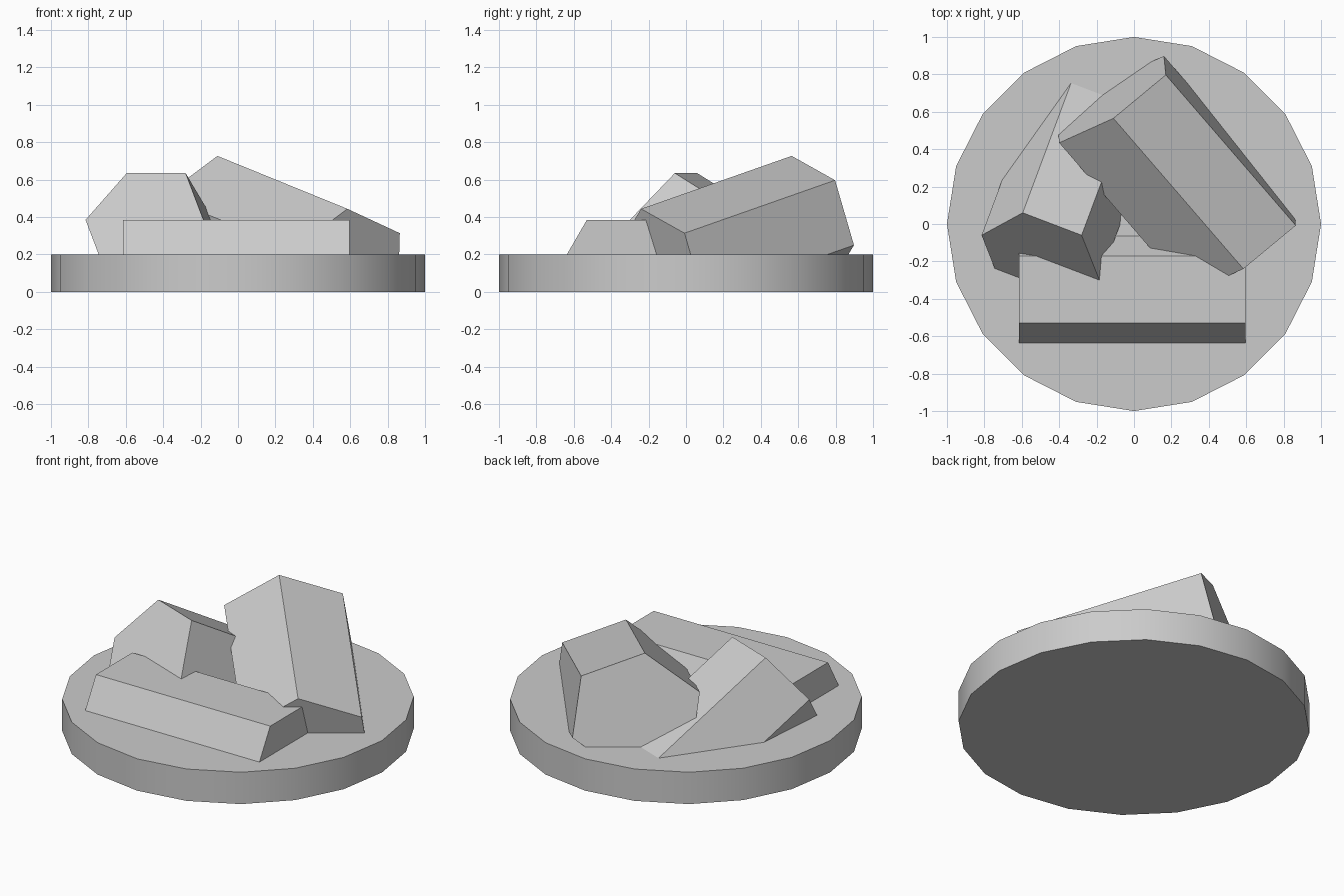
import bpy, bmesh
from math import radians
from mathutils import Vector

if "Cube" in bpy.data.objects:
    bpy.data.objects.remove(bpy.data.objects["Cube"], do_unlink=True)

# Single stone grey
stone = bpy.data.materials.new("stone_grey")
stone.use_nodes = True
GREY = (0.6, 0.6, 0.6, 1)
stone.diffuse_color = GREY
stone.node_tree.nodes["Principled BSDF"].inputs["Base Color"].default_value = GREY

BASE_TOP = 0.2


def make_object(name, bm):
    bmesh.ops.recalc_face_normals(bm, faces=bm.faces)
    mesh = bpy.data.meshes.new(name)
    bm.to_mesh(mesh)
    bm.free()
    obj = bpy.data.objects.new(name, mesh)
    bpy.context.collection.objects.link(obj)
    mesh.materials.append(stone)
    return obj


def hex_rock(name, a, b, c, axis):
    """Hexagonal prism from three neighbouring end corners and a length vector, sunk in the base."""
    a, b, c, axis = map(Vector, (a, b, c, axis))
    centre = a + c - b
    ring = [a, b, c] + [2 * centre - p for p in (a, b, c)]
    bm = bmesh.new()
    near = [bm.verts.new(p) for p in ring]
    far = [bm.verts.new(p + axis) for p in ring]
    bm.faces.new(near)
    bm.faces.new(far)
    for i in range(6):
        j = (i + 1) % 6
        bm.faces.new((near[i], near[j], far[j], far[i]))
    # Trim the part buried below the base surface
    cut = bmesh.ops.bisect_plane(bm, geom=bm.verts[:] + bm.edges[:] + bm.faces[:],
                                 plane_co=(0, 0, BASE_TOP - 0.02), plane_no=(0, 0, 1),
                                 clear_inner=True)
    rim = [e for e in cut["geom_cut"] if isinstance(e, bmesh.types.BMEdge)]
    bmesh.ops.contextual_create(bm, geom=rim)
    return make_object(name, bm)


# Round base slab with a smooth rim
bm = bmesh.new()
bmesh.ops.create_cone(bm, cap_ends=True, segments=20, radius1=1, radius2=1, depth=BASE_TOP)
bmesh.ops.translate(bm, verts=bm.verts, vec=(0, 0, BASE_TOP / 2))
base = make_object("round_base", bm)
bpy.context.view_layer.objects.active = base
base.select_set(True)
bpy.ops.object.shade_smooth_by_angle(angle=radians(30))

# Three hexagonal stone columns
hex_rock("front_rock", (-0.615, -0.53, 0.385), (-0.615, -0.17, 0.385), (-0.615, 0.01, 0.074),
         (1.21, 0, 0))
hex_rock("left_rock", (-0.815, -0.06, 0.385), (-0.595, 0.06, 0.635), (-0.28, -0.06, 0.635),
         (0.41, 1.1, -0.69))
hex_rock("right_rock", (-0.11, 0.565, 0.727), (0.17, 0.797, 0.597), (0.16, 0.898, 0.25),
         (0.695, -0.805, -0.283))
